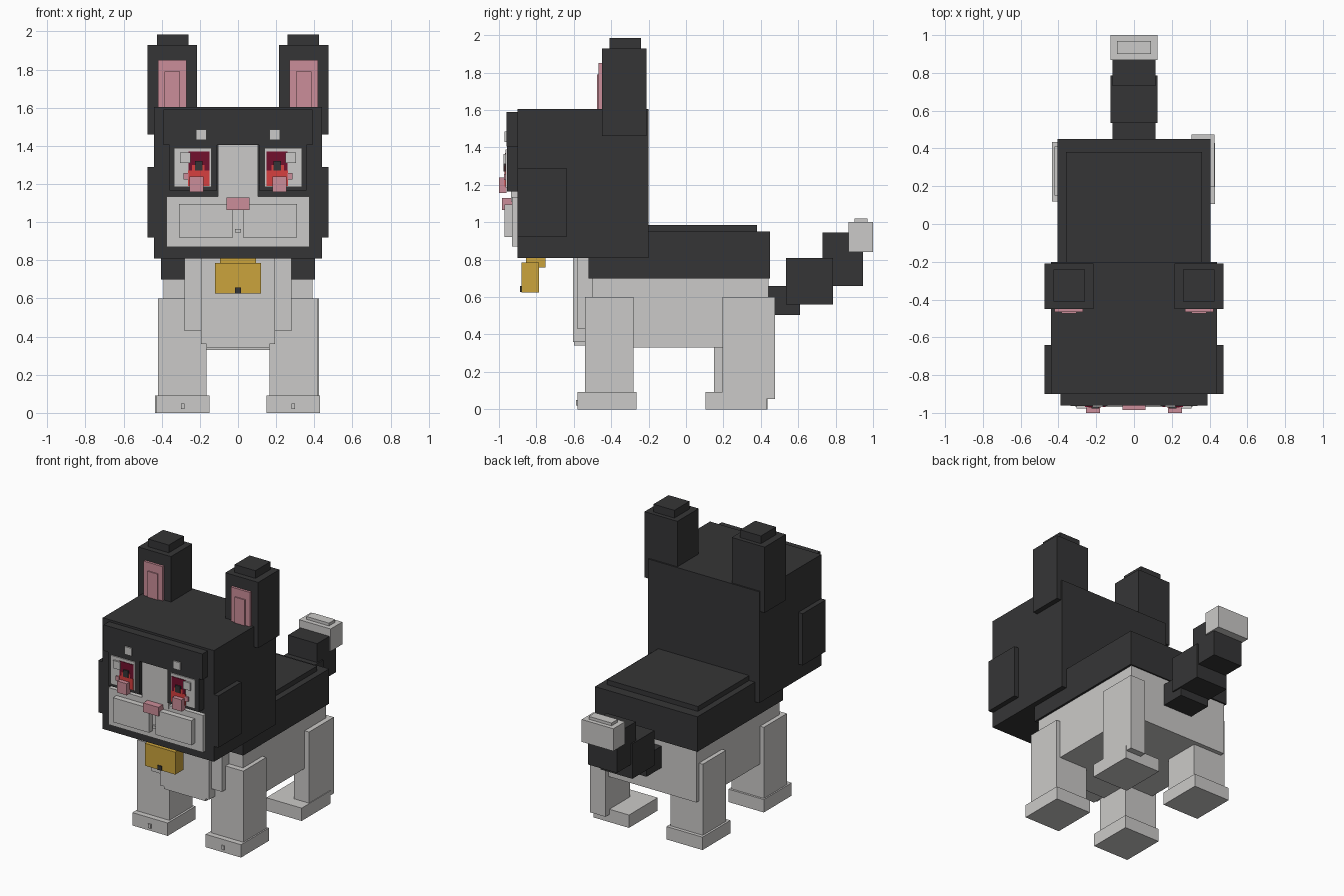
import bpy
import bmesh

cube = bpy.data.objects.get("Cube")
if cube:
    bpy.data.objects.remove(cube, do_unlink=True)


def material(name, r, g, b):
    mat = bpy.data.materials.new(name)
    mat.use_nodes = True
    mat.diffuse_color = (r, g, b, 1)
    mat.node_tree.nodes["Principled BSDF"].inputs["Base Color"].default_value = (r, g, b, 1)
    return mat


black = material("charcoal fur", .036, .036, .037)
grey = material("pale grey fur", .6, .59, .58)
pink = material("soft pink", .6, .27, .32)
gold = material("bell gold", .6, .37, .045)
wine = material("iris wine red", .17, .005, .026)
red = material("iris bright red", .68, .05, .05)


def box(name, mat, x, y, z):
    """Axis-aligned block given by its extent on each axis."""
    bm = bmesh.new()
    bmesh.ops.create_cube(bm, size=1)
    for v in bm.verts:
        v.co = [span[0] if c < 0 else span[1] for c, span in zip(v.co, (x, y, z))]
    mesh = bpy.data.meshes.new(name)
    bm.to_mesh(mesh)
    bm.free()
    mesh.materials.append(mat)
    obj = bpy.data.objects.new(name, mesh)
    bpy.context.collection.objects.link(obj)
    return obj


def middle(name, mat, half, y, z):
    """Block centred across the body."""
    box(name, mat, (-half, half), y, z)


def pair(name, mat, x, y, z):
    """The same block on the left and on the right."""
    box("left_" + name, mat, x, y, z)
    box("right_" + name, mat, (-x[1], -x[0]), y, z)


# Body
middle("belly", grey, half=.39, y=(-.5, .44), z=(.33, .71))
middle("back", black, half=.405, y=(-.52, .45), z=(.7, .95))
middle("back_ridge", black, half=.36, y=(-.4, .38), z=(.94, .985))
middle("chest_wide", grey, half=.28, y=(-.58, -.45), z=(.43, .81))
middle("chest_centre", grey, half=.195, y=(-.605, -.45), z=(.36, .81))
middle("chest_tip", grey, half=.165, y=(-.6, -.45), z=(.34, .4))

# Legs and feet, one hind leg being slim and set back
pair("front_leg", grey, x=(.165, .42), y=(-.54, -.28), z=(.05, .6))
pair("front_foot", grey, x=(.15, .43), y=(-.58, -.265), z=(0, .092))
pair("front_toe", grey, x=(.28, .3), y=(-.588, -.57), z=(.02, .05))
box("right_hind_leg", grey, x=(-.42, -.165), y=(.15, .41), z=(.05, .6))
box("right_hind_foot", grey, x=(-.435, -.15), y=(.12, .435), z=(0, .092))
box("left_hind_leg", grey, x=(.305, .425), y=(.195, .475), z=(.055, .6))
box("left_hind_foot", grey, x=(.15, .43), y=(.105, .43), z=(0, .092))

# Tail
middle("tail_base", black, half=.115, y=(.44, .61), z=(.505, .66))
middle("tail_middle", black, half=.125, y=(.535, .785), z=(.56, .81))
middle("tail_upper", black, half=.115, y=(.73, .945), z=(.66, .945))
middle("tail_tip", grey, half=.125, y=(.868, 1), z=(.84, 1))
middle("tail_cap", grey, half=.09, y=(.9, .97), z=(.99, 1.02))

# Head
middle("head", black, half=.44, y=(-.9, -.2), z=(.81, 1.605))
middle("forehead", black, half=.39, y=(-.96, -.89), z=(1.405, 1.59))
pair("cheek_tuft", black, x=(.43, .475), y=(-.9, -.64), z=(.92, 1.29))

# Ears
pair("ear", black, x=(.215, .475), y=(-.45, -.21), z=(1.46, 1.93))
pair("ear_tip", black, x=(.26, .425), y=(-.41, -.24), z=(1.92, 1.985))
pair("inner_ear", pink, x=(.27, .42), y=(-.467, -.44), z=(1.59, 1.85))
pair("inner_ear_fold", pink, x=(.305, .385), y=(-.475, -.46), z=(1.59, 1.79))

# Muzzle
middle("muzzle_plate", grey, half=.375, y=(-.93, -.89), z=(.87, 1.135))
pair("muzzle_pad", grey, x=(.025, .31), y=(-.97, -.92), z=(.92, 1.095))
middle("lip", grey, half=.015, y=(-.945, -.92), z=(.945, .965))
middle("nose_bridge", grey, half=.105, y=(-.935, -.89), z=(1.11, 1.41))
middle("nose", pink, half=.06, y=(-.985, -.92), z=(1.065, 1.13))

# Eyes, built up in thin layers
pair("eye_socket", black, x=(.11, .36), y=(-.956, -.89), z=(1.165, 1.41))
pair("eye_white", grey, x=(.14, .335), y=(-.964, -.95), z=(1.185, 1.39))
pair("iris_top", wine, x=(.15, .26), y=(-.968, -.96), z=(1.25, 1.37))
pair("iris_bottom", red, x=(.15, .262), y=(-.97, -.96), z=(1.19, 1.27))
pair("iris_glow", red, x=(.175, .24), y=(-.971, -.96), z=(1.26, 1.3))
pair("pupil", black, x=(.185, .225), y=(-.976, -.96), z=(1.27, 1.32))
pair("eye_glint", grey, x=(.25, .305), y=(-.976, -.96), z=(1.31, 1.365))
pair("eye_corner", pink, x=(.26, .286), y=(-.974, -.96), z=(1.225, 1.258))
pair("blush", pink, x=(.18, .255), y=(-1, -.96), z=(1.157, 1.24))
pair("brow_spot", grey, x=(.165, .22), y=(-.97, -.95), z=(1.43, 1.485))

# Bell
middle("bell_hanger", gold, half=.095, y=(-.855, -.75), z=(.757, .815))
middle("bell", gold, half=.12, y=(-.88, -.785), z=(.625, .785))
middle("bell_slot", black, half=.015, y=(-.888, -.87), z=(.627, .658))
